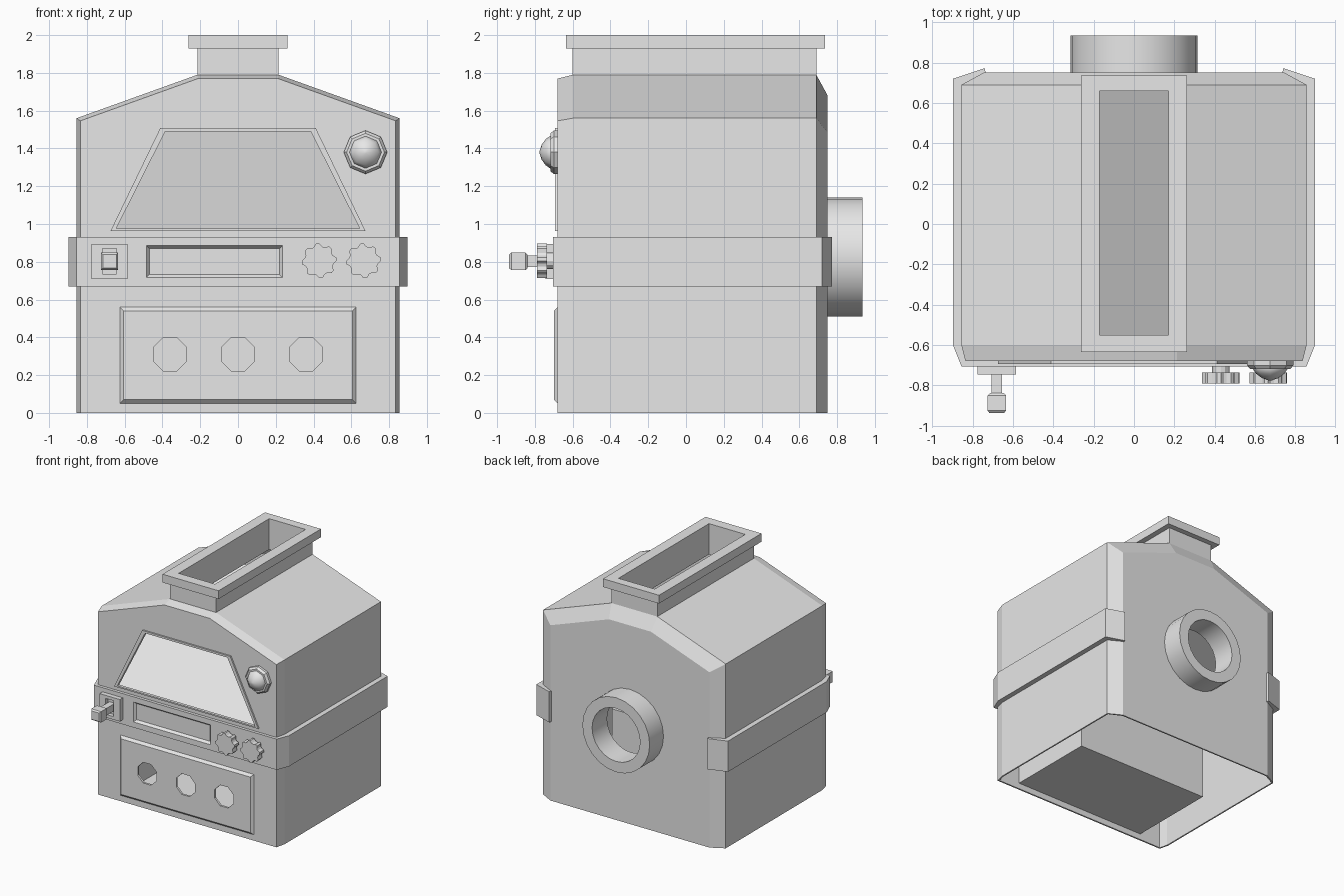
import bpy, bmesh
from math import cos, sin, pi, radians

cube = bpy.data.objects.get("Cube")
if cube:
    bpy.data.objects.remove(cube, do_unlink=True)

grey = bpy.data.materials.new("plain_grey")
grey.use_nodes = True
tone = (0.8, 0.8, 0.8, 1)
grey.diffuse_color = tone
grey.node_tree.nodes["Principled BSDF"].inputs["Base Color"].default_value = tone


def loft(name, rings, wrap=False, smooth=False):
    """Skin a row of equal-length rings; wrap joins last to first, otherwise cap the ends."""
    bm = bmesh.new()
    rows = [[bm.verts.new(p) for p in ring] for ring in rings]
    pairs = list(zip(rows, rows[1:]))
    if wrap:
        pairs.append((rows[-1], rows[0]))
    else:
        bm.faces.new(rows[0])
        bm.faces.new(rows[-1])
    n = len(rows[0])
    for a, b in pairs:
        for i in range(n):
            j = (i + 1) % n
            bm.faces.new((a[i], a[j], b[j], b[i]))
    bmesh.ops.recalc_face_normals(bm, faces=bm.faces)
    mesh = bpy.data.meshes.new(name)
    bm.to_mesh(mesh)
    bm.free()
    mesh.materials.append(grey)
    ob = bpy.data.objects.new(name, mesh)
    bpy.context.collection.objects.link(ob)
    if smooth:
        bpy.ops.object.select_all(action='DESELECT')
        ob.select_set(True)
        bpy.context.view_layer.objects.active = ob
        bpy.ops.object.shade_smooth_by_angle(angle=radians(50))
    return ob


def at_y(points, y):
    return [(a, y, b) for a, b in points]


def at_z(points, z):
    return [(a, b, z) for a, b in points]


def rect(x0, x1, z0, z1, inset=0):
    x0, x1, z0, z1 = x0 + inset, x1 - inset, z0 + inset, z1 - inset
    return [(x0, z0), (x1, z0), (x1, z1), (x0, z1)]


def ngon(cx, cz, r, n, turn=0):
    return [(cx + r * cos(2 * pi * i / n + turn), cz + r * sin(2 * pi * i / n + turn))
            for i in range(n)]


def prism(name, points, y0, y1):
    return loft(name, [at_y(points, y0), at_y(points, y1)])


def carve(ob, cutters):
    """Subtract the cutters, bake the result and drop the cutters."""
    for c in cutters:
        c.hide_render = True
        m = ob.modifiers.new("cut", 'BOOLEAN')
        m.operation, m.solver, m.object = 'DIFFERENCE', 'EXACT', c
    bpy.context.view_layer.update()
    done = bpy.data.meshes.new_from_object(ob.evaluated_get(bpy.context.evaluated_depsgraph_get()))
    ob.modifiers.clear()
    ob.data = done
    for c in cutters:
        bpy.data.objects.remove(c, do_unlink=True)


# Housing: thin gabled shell, chamfered at both ends, open underneath
def gable(d, floor=0.0):
    half = [(0.855 - d, floor), (0.855 - d, 1.56 - 0.7 * d), (0.215 - 0.17 * d, 1.79 - d)]
    return half + [(-x, z) for x, z in reversed(half)]


WINDOW = [(-0.645, 0.975), (0.645, 0.975), (0.385, 1.49), (-0.385, 1.49)]
FRAME = [(-0.675, 0.963), (0.675, 0.963), (0.412, 1.507), (-0.412, 1.507)]
CHUTE = rect(-0.17, 0.17, -0.55, 0.66)
TRAY = (-0.625, 0.625, 0.05, 0.56)
PIPE_Z = 0.825

housing = loft("housing", [at_y(gable(0.02), -0.68), at_y(gable(0), -0.6),
                           at_y(gable(0), 0.69), at_y(gable(0.11), 0.75)])
carve(housing, [
    loft("cavity", [at_y(gable(d, -0.1), y) for d, y in
                    ((0.03, -0.667), (0.012, -0.6), (0.012, 0.685), (0.118, 0.738))]),
    prism("window_cut", WINDOW, -0.8, -0.6),
    prism("tray_cut", rect(*TRAY, 0.02), -0.8, -0.6),
    prism("pipe_cut", ngon(0, PIPE_Z, 0.225, 24), 0.6, 0.9),
    loft("chute_cut", [at_z(CHUTE, 1.7), at_z(CHUTE, 1.9)]),
])

# Sloping slide under the hopper, seen through the window
slide = [(-0.667, 0.95), (0.68, 1.54), (0.68, 1.52), (-0.667, 0.93)]
loft("inner_slide", [[(x, y, z) for y, z in slide] for x in (-0.824, 0.824)])

# Hopper with overhanging rim
neck, rim = rect(-0.215, 0.215, -0.6, 0.69), rect(-0.262, 0.262, -0.635, 0.735)
loft("hopper", [at_z(neck, 1.74), at_z(neck, 1.93), at_z(rim, 1.93), at_z(rim, 2),
                at_z(CHUTE, 2), at_z(CHUTE, 1.74)], wrap=True)

# Window frame
loft("window_frame", [at_y(FRAME, -0.67), at_y(FRAME, -0.693),
                      at_y(WINDOW, -0.693), at_y(WINDOW, -0.67)], wrap=True)

# Strap wrapping the front and sides, hooked onto the back chamfers
outer = [(0.74, 0.772), (0.897, 0.72), (0.897, -0.6), (0.855, -0.705)]
inner = [(0.835, -0.675), (0.85, -0.6), (0.85, 0.69), (0.735, 0.748)]
mirror = lambda pts: [(-x, y) for x, y in reversed(pts)]
band = outer + mirror(outer) + mirror(inner) + inner
strap = loft("strap", [at_z(band, 0.67), at_z(band, 0.93)])
slot = (-0.485, 0.235, 0.717, 0.885)
carve(strap, [loft("display_cut", [at_y(rect(*slot, -0.004), -0.71),
                                   at_y(rect(*slot, 0.016), -0.684)])])

# Lower tray: hollow box with a bevelled front and three round-ish holes
tray = loft("tray", [at_y(rect(*TRAY), 0.1), at_y(rect(*TRAY), -0.68),
                     at_y(rect(*TRAY, 0.02), -0.7)])
carve(tray, [prism("tray_hollow", rect(*TRAY, 0.021), -0.682, 0.08)]
      + [prism("tray_hole", ngon(x, 0.31, 0.095, 8, pi / 8), -0.75, -0.6)
         for x in (-0.36, 0, 0.36)])

# Rear pipe
loft("rear_pipe", [at_y(ngon(0, PIPE_Z, r, 24), y) for r, y in
                   ((0.315, 0.735), (0.315, 0.935), (0.225, 0.935), (0.225, 0.735))],
     wrap=True, smooth=True)

# Signal lamp: stepped octagonal bezel and rounded lens
lamp = lambda r, y: at_y(ngon(0.675, 1.38, r, 8), y)
loft("lamp_bezel", [lamp(0.115, -0.675), lamp(0.115, -0.7), lamp(0.1, -0.718),
                    lamp(0.085, -0.718), lamp(0.085, -0.675)], wrap=True)
loft("lamp_lens", [lamp(r, y) for r, y in
                   ((0.085, -0.68), (0.085, -0.72), (0.07, -0.742),
                    (0.04, -0.764), (0.008, -0.775))], smooth=True)

# Lobed knobs on short shafts
for side, cx in (("inner", 0.43), ("outer", 0.665)):
    lobes = []
    for i in range(32):
        r = (0.092, 0.092, 0.077, 0.077)[i % 4]
        a = 2 * pi * i / 32
        lobes.append((cx + r * cos(a), 0.805 + r * sin(a)))
    prism(side + "_knob", lobes, -0.735, -0.79)
    prism(side + "_knob_shaft", ngon(cx, 0.805, 0.043, 12), -0.7, -0.74)

# Lever on a slotted plate
LX, LZ = -0.68, 0.802


def around(w, h):
    return rect(LX - w, LX + w, LZ - h, LZ + h)


plate = prism("lever_plate", around(0.095, 0.093), -0.7, -0.745)
carve(plate, [prism("slot_cut", around(0.037, 0.067), -0.8, -0.712)])
prism("lever_stem", around(0.026, 0.03), -0.705, -0.85)
loft("lever_grip", [at_y(around(w, w), y) for w, y in
                    ((0.034, -0.838), (0.046, -0.85), (0.046, -0.925), (0.036, -0.937))])
